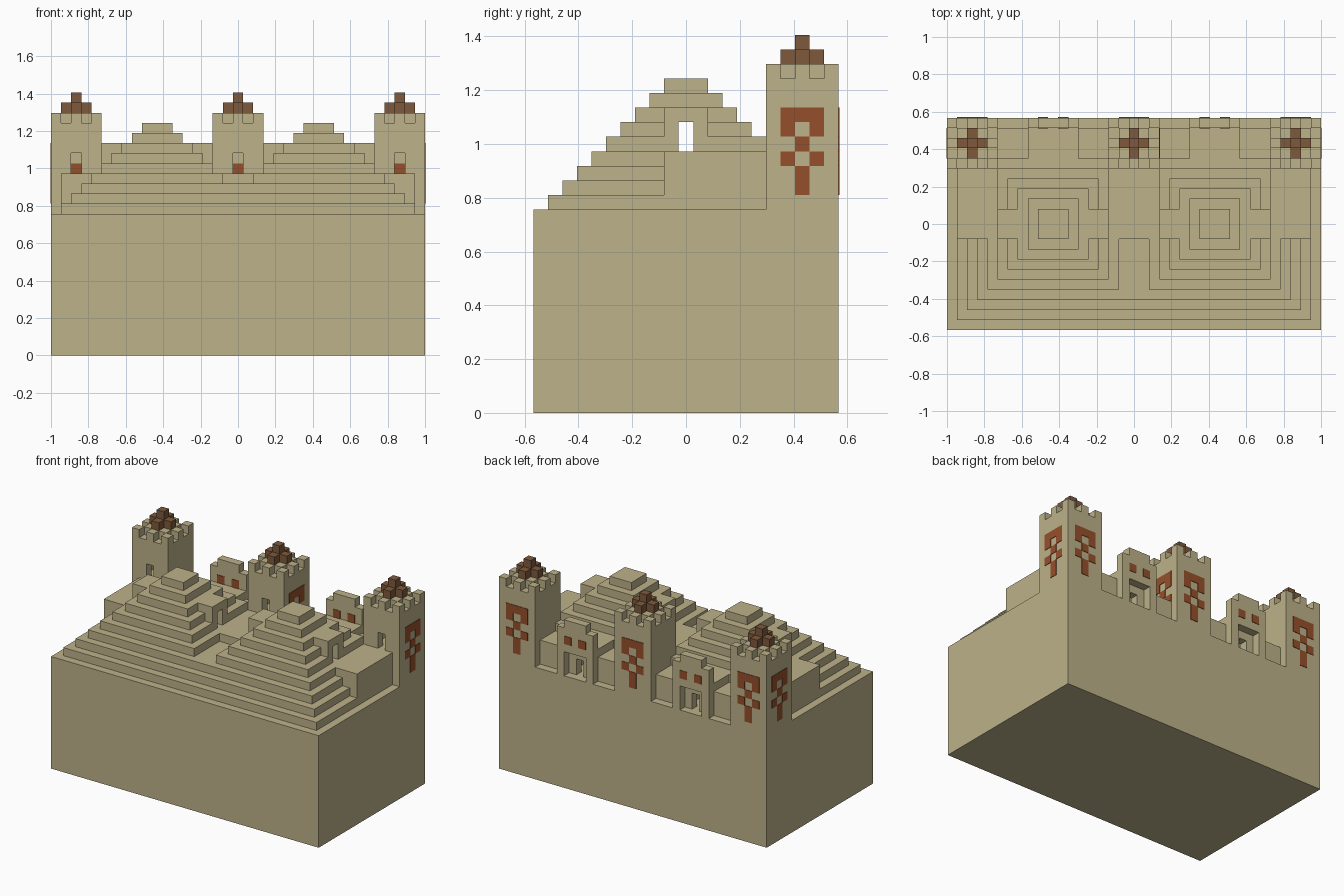
import bpy
import bmesh

U = 2 / 37  # one block

old = bpy.data.objects.get("Cube")
if old:
    bpy.data.objects.remove(old, do_unlink=True)


def material(name, rgb):
    m = bpy.data.materials.new(name)
    m.use_nodes = True
    m.diffuse_color = (*rgb, 1)
    m.node_tree.nodes["Principled BSDF"].inputs["Base Color"].default_value = (*rgb, 1)
    return m


SAND = material("sandstone", (0.508, 0.445, 0.254))
CLAY = material("orange_clay", (0.305, 0.078, 0.024))
WOOD = material("brown_wood", (0.209, 0.102, 0.045))


def blocks(name, boxes, mat=SAND):
    """One object from boxes given as ((x0, x1), (y0, y1), (z0, z1)) in blocks."""
    bm = bmesh.new()
    for box in boxes:
        made = bmesh.ops.create_cube(bm, size=1)["verts"]
        for v in made:
            v.co = [U * ((a + b) / 2 + c * (b - a)) for c, (a, b) in zip(v.co, box)]
    mesh = bpy.data.meshes.new(name)
    bm.to_mesh(mesh)
    bm.free()
    mesh.materials.append(mat)
    ob = bpy.data.objects.new(name, mesh)
    bpy.context.collection.objects.link(ob)
    return ob


def carve(ob, boxes):
    """Cut boxes out of an object, one after another."""
    for box in boxes:
        cutter = blocks("cutter", [box])
        mod = ob.modifiers.new("carve", "BOOLEAN")
        mod.operation = "DIFFERENCE"
        mod.solver = "EXACT"
        mod.object = cutter
        bpy.context.view_layer.objects.active = ob
        bpy.ops.object.modifier_apply(modifier=mod.name)
        bpy.data.objects.remove(cutter, do_unlink=True)


def around(c, r):
    return (c - r, c + r)


# Foundation and the stepped terrace
blocks("foundation", [(around(0, 18.5), (-10.5, 10.5), (0, 14))])
for i in range(1, 4):
    blocks(f"terrace_step_{i}", [(around(0, 18.5 - i), (i - 10.5, 5.5), (13 + i, 14 + i))])
blocks("terrace_top", [((-14.5, -1.5), (-6.5, 5.5), (17, 18)),
                       ((1.5, 14.5), (-6.5, 5.5), (17, 18)),
                       (around(0, 1.5), (-1.5, 5.5), (17, 18))])
for s, side in ((-1, "right"), (1, "left")):
    blocks(f"{side}_side_room", [(around(16 * s, 1.5), (-1.5, 5.5), (14, 18))])

# Twin pyramids with side porches and a passage straight through
for s, side in ((-1, "right"), (1, "left")):
    c = 8 * s
    passage = ((c - 7, c + 7), around(0, 0.5), (17.99, 20))
    for i in range(5):
        r = 5.5 - i
        layer = blocks(f"{side}_pyramid_layer_{i + 1}",
                       [(around(c, r), around(0, r), (18 + i, 19 + i))])
        if i < 2:
            carve(layer, [passage])
    for end in (-1, 1):
        porch = blocks(f"{side}_pyramid_porch",
                       [(around(c + end * 4.25, 1.25), around(0, 1.5), (18, 21))])
        carve(porch, [passage])

# Back gates with flanking walls
for s, side in ((-1, "right"), (1, "left")):
    c = 8 * s
    hall = blocks(f"{side}_gate_hall", [(around(c, 2.5), (5.5, 10.5), (14, 18))])
    carve(hall, [(around(c, 1.5), (9.5, 11), (13.9, 17)),
                 (around(c, 0.5), (8, 10), (13.9, 16)),
                 (around(c, 1.5), (6, 8.5), (13.9, 17))])
    blocks(f"{side}_gate_panel", [(around(c, 2.5), (9.5, 10.5), (18, 20)),
                                  (around(c, 1.5), (9.5, 10.5), (20, 21))])
    for e in (-1, 1):
        f = c + 4 * e
        blocks(f"{side}_gate_flank", [(around(f, 1.5), (6.5, 9.5), (14, 17)),
                                      (around(f, 1.5), (5.5, 6.5), (14, 18))])
    blocks(f"{side}_gate_inlay", [(around(c + e, 0.5), around(y, 0.06), (18, 19))
                                  for e in (-1, 1) for y in (9.5, 10.5)], CLAY)

# Clay emblem, rows from the bottom up
EMBLEM = [" # ", " # ", "# #", " # ", "# #", "###"]


def emblem(name, cx, face_y=None, face_x=None, first=0):
    boxes = []
    for row, cells in enumerate(EMBLEM):
        for col, cell in enumerate(cells):
            if cell == "#" and row >= first:
                z = (15 + row, 16 + row)
                if face_x is None:
                    boxes.append((around(cx + col - 1, 0.5), around(face_y, 0.06), z))
                else:
                    boxes.append((around(face_x, 0.06), around(7 + col, 0.5), z))
    blocks(name, boxes, CLAY)


# Towers: hollow room, doorway, battlements and wooden finial
for name, c, outer in (("right", -16, -1), ("middle", 0, 1), ("left", 16, 1)):
    tower = blocks(f"{name}_tower", [(around(c, 2.5), (5.5, 10.5), (14, 23))])
    carve(tower, [(around(c, 1.5), (6.5, 9.5), (18, 22)),
                  (around(c, 0.5), (5, 7), (18, 20))])
    top = [(around(c, 1.5), around(8, 1.5), (23, 24))]
    top += [(around(c + dx, 0.5), around(8 + dy, 0.5), (23, 24))
            for dx in (-2, 0, 2) for dy in (-2, 0, 2) if dx or dy]
    blocks(f"{name}_battlements", top)
    blocks(f"{name}_finial",
           [(around(c, 0.5), around(8, 0.5), (24, 26))]
           + [(around(c + dx, 0.5), around(8 + dy, 0.5), (24, 25))
              for dx, dy in ((1, 0), (-1, 0), (0, 1), (0, -1))], WOOD)
    emblem(f"{name}_back_emblem", c, face_y=10.5)
    emblem(f"{name}_inner_emblem", c, face_y=9.5, first=3)
    emblem(f"{name}_side_emblem", c, face_x=c + 2.5 * outer)
